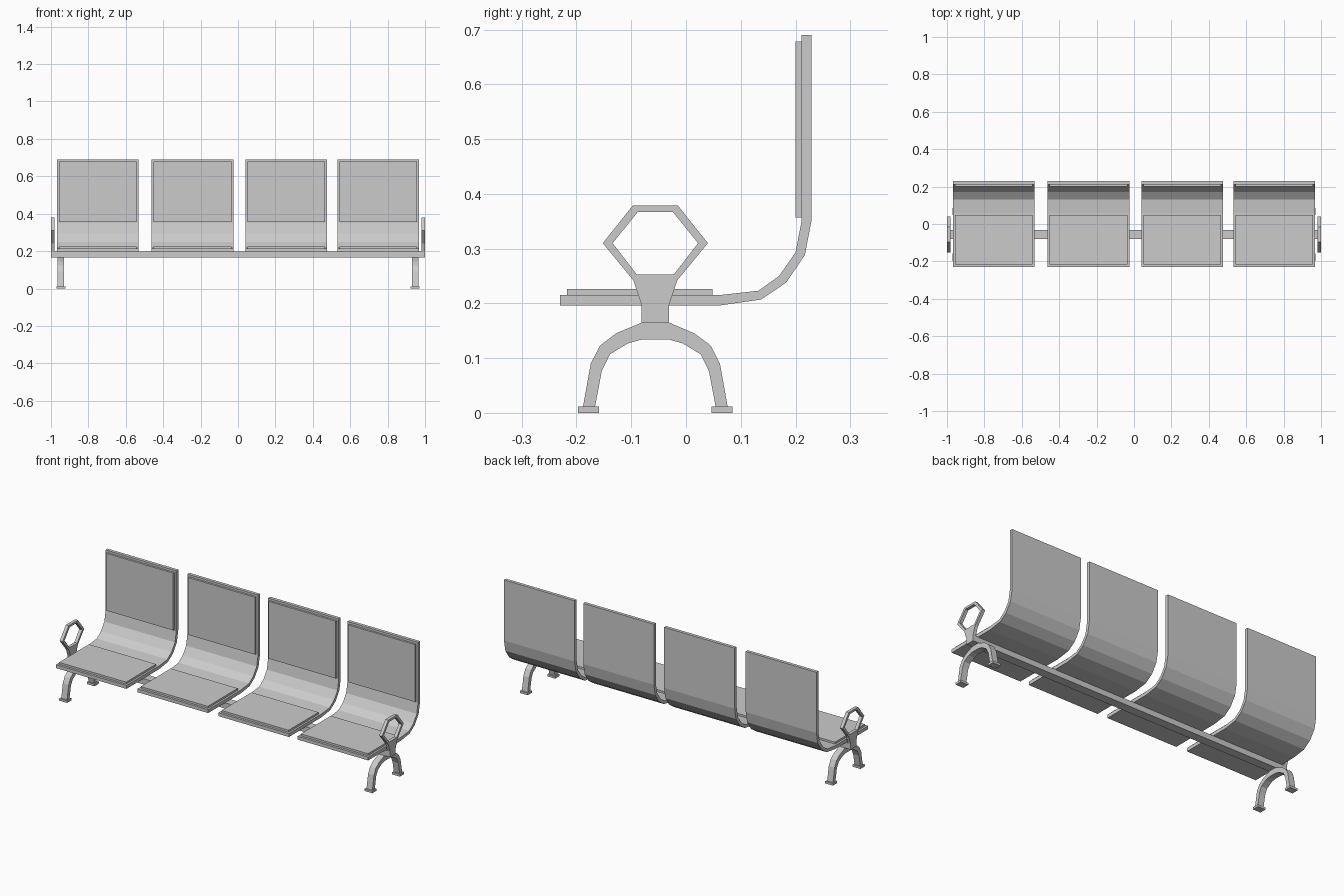
import bpy
import bmesh

cube = bpy.data.objects.get("Cube")
if cube:
    bpy.data.objects.remove(cube, do_unlink=True)

grey = bpy.data.materials.new("plain_grey")
grey.use_nodes = True
grey.diffuse_color = (0.6, 0.6, 0.6, 1)
grey.node_tree.nodes["Principled BSDF"].inputs["Base Color"].default_value = (0.6, 0.6, 0.6, 1)

AXIS = -0.056  # y of the beam, armrests and legs


def prism(name, quads, x0, x1):
    """Extrude side-view (y, z) quads along x into one closed solid."""
    bm = bmesh.new()
    for quad in quads:
        bm.faces.new([bm.verts.new((x0, y, z)) for y, z in quad])
    bmesh.ops.remove_doubles(bm, verts=bm.verts[:], dist=0.0001)
    ext = bmesh.ops.extrude_face_region(bm, geom=bm.faces[:], use_keep_orig=True)
    moved = [v for v in ext["geom"] if isinstance(v, bmesh.types.BMVert)]
    bmesh.ops.translate(bm, verts=moved, vec=(x1 - x0, 0, 0))
    bmesh.ops.recalc_face_normals(bm, faces=bm.faces[:])
    mesh = bpy.data.meshes.new(name)
    bm.to_mesh(mesh)
    bm.free()
    mesh.materials.append(grey)
    obj = bpy.data.objects.new(name, mesh)
    bpy.context.collection.objects.link(obj)
    return obj


def strip(a, b, closed=False):
    """Quads between two matching outlines."""
    n = len(a)
    return [(a[i], a[(i + 1) % n], b[(i + 1) % n], b[i])
            for i in range(n if closed else n - 1)]


def box(name, x0, x1, y0, y1, z0, z1):
    return prism(name, [((y0, z0), (y1, z0), (y1, z1), (y0, z1))], x0, x1)


def mirrored(half):
    """Complete a half outline, given as offsets from the beam axis."""
    left = [(AXIS - d, z) for d, z in half]
    right = [(AXIS + d, z) for d, z in reversed(half)]
    return left + right


# Seats: bent shell with a thin seat pad and back pad
shell_top = [(-0.23, 0.215), (0.06, 0.215), (0.132, 0.223), (0.17, 0.25),
             (0.2, 0.293), (0.211, 0.35), (0.211, 0.69)]
shell_under = [(-0.23, 0.196), (0.06, 0.196), (0.137, 0.207), (0.183, 0.238),
               (0.217, 0.288), (0.229, 0.35), (0.229, 0.69)]
for i, x in enumerate((-0.75, -0.243, 0.258, 0.75), 1):
    prism(f"seat_shell_{i}", strip(shell_top, shell_under), x - 0.219, x + 0.219)
    box(f"seat_pad_{i}", x - 0.208, x + 0.208, -0.217, 0.048, 0.214, 0.226)
    box(f"back_pad_{i}", x - 0.208, x + 0.208, 0.2, 0.212, 0.357, 0.678)

# Beam under the seats
box("beam", -1, 1, AXIS - 0.025, AXIS + 0.025, 0.165, 0.197)

# Armrests: hexagonal ring on a tapered neck
ring_out = mirrored([(0.04, 0.242), (0.096, 0.31), (0.041, 0.379)])
ring_in = mirrored([(0.034, 0.253), (0.078, 0.31), (0.032, 0.367)])
neck = mirrored([(0.025, 0.197), (0.04, 0.242)])
armrest = strip(ring_out, ring_in, closed=True) + [neck]

# Legs: arched band ending in two feet
arch_out = mirrored([(0.132, 0.012), (0.118, 0.09), (0.101, 0.123),
                     (0.072, 0.145), (0.025, 0.165)])
arch_in = mirrored([(0.11, 0.012), (0.098, 0.076), (0.083, 0.107),
                    (0.05, 0.127), (0.025, 0.134)])

for side, s in (("left", 1), ("right", -1)):
    prism(f"{side}_armrest", armrest, s * 0.982, s * 1)
    prism(f"{side}_leg_arch", strip(arch_out, arch_in), s * 0.929, s * 0.965)
    for end, d in (("front", -0.122), ("back", 0.122)):
        y = AXIS + d
        box(f"{side}_{end}_foot", s * 0.923, s * 0.971, y - 0.019, y + 0.019, 0, 0.012)
